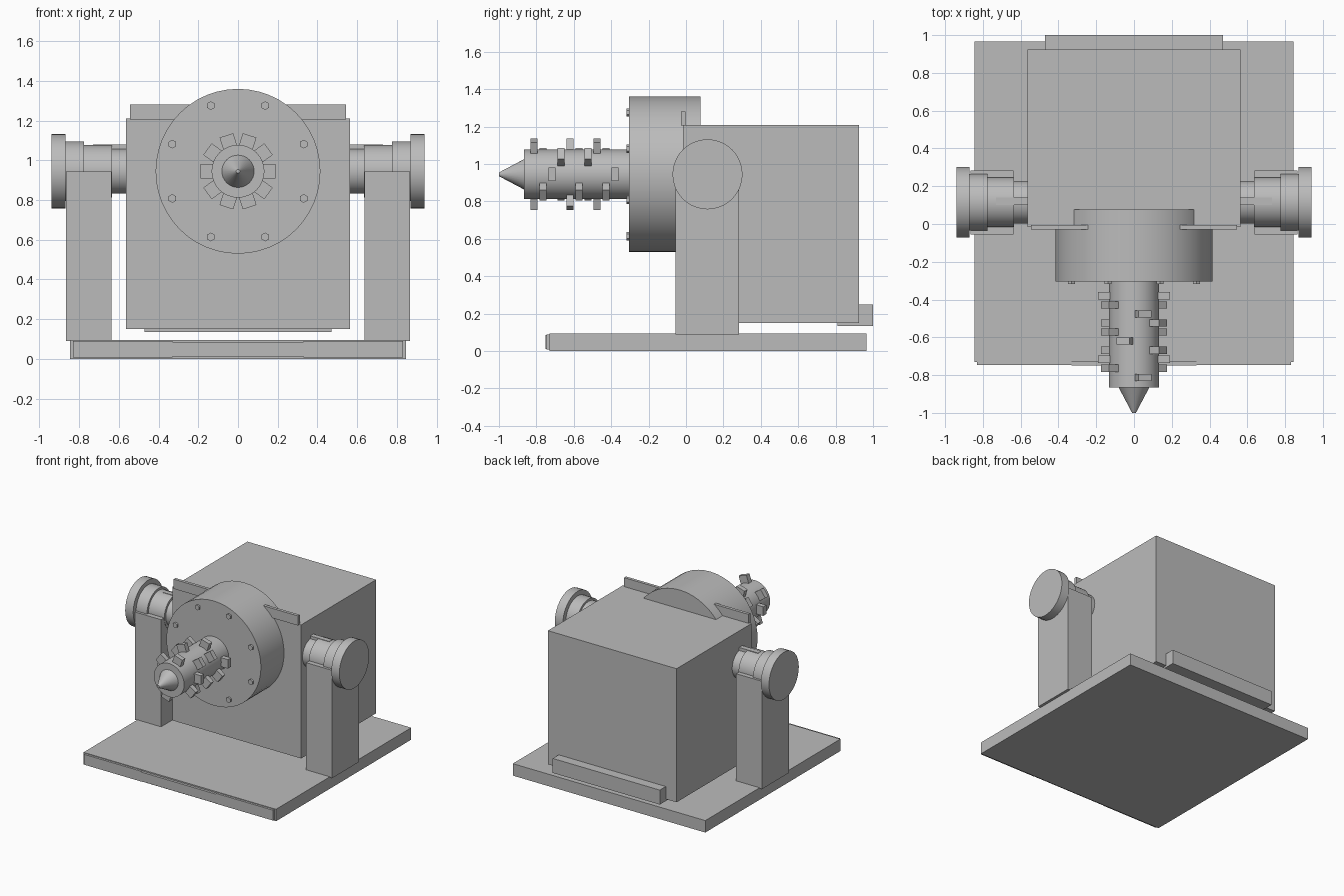
import bpy
from math import radians, cos, sin, pi

cube = bpy.data.objects.get("Cube")
if cube:
    bpy.data.objects.remove(cube, do_unlink=True)

grey = bpy.data.materials.new("plain_grey")
grey.use_nodes = True
grey.diffuse_color = (0.5, 0.5, 0.5, 1)
grey.node_tree.nodes["Principled BSDF"].inputs["Base Color"].default_value = (0.5, 0.5, 0.5, 1)

AXIS_Z = 0.945   # height of drum, cutter and trunnions
TRUNNION_Y = 0.115


def finish(name, smooth=False):
    ob = bpy.context.object
    ob.name = name
    ob.data.materials.append(grey)
    bpy.ops.object.transform_apply(location=False, rotation=True, scale=True)
    if smooth:
        bpy.ops.object.shade_smooth_by_angle(angle=radians(35))
    return ob


def box(name, xs, ys, zs, turn=0.0):
    """Box from its (min, max) ranges, optionally turned about y."""
    mid = [(a + b) / 2 for a, b in (xs, ys, zs)]
    bpy.ops.mesh.primitive_cube_add(size=1, location=mid, rotation=(0, turn, 0))
    bpy.context.object.scale = [b - a for a, b in (xs, ys, zs)]
    return finish(name)


def rod_y(name, r1, r2, y0, y1, x=0.0, z=AXIS_Z, sides=32):
    """Cylinder or cone along y; r1 is the radius at the front end y0."""
    bpy.ops.mesh.primitive_cone_add(vertices=sides, radius1=r2, radius2=r1, depth=y1 - y0,
                                    location=(x, (y0 + y1) / 2, z), rotation=(pi / 2, 0, 0))
    return finish(name, sides > 8)


def rod_x(name, r, x0, x1):
    bpy.ops.mesh.primitive_cylinder_add(vertices=40, radius=r, depth=abs(x1 - x0),
                                        location=((x0 + x1) / 2, TRUNNION_Y, AXIS_Z),
                                        rotation=(0, pi / 2, 0))
    return finish(name, True)


# Base plate with three front panels
box("base_plate", (-0.845, 0.845), (-0.73, 0.965), (0, 0.095))
box("front_panel_middle", (-0.33, 0.33), (-0.75, -0.73), (0.012, 0.085))
for s, side in ((1, "left"), (-1, "right")):
    box("front_panel_" + side, sorted((s * 0.33, s * 0.83)), (-0.747, -0.73), (0.008, 0.09))

# Housing and rear bar
box("housing", (-0.565, 0.565), (-0.015, 0.925), (0.15, 1.21))
box("rear_bar", (-0.47, 0.47), (0.81, 1.0), (0.135, 0.25))

# Posts, stepped trunnions and top plates on both sides
for s, side in ((1, "left"), (-1, "right")):
    def span(a, b):
        return sorted((s * a, s * b))
    box("post_" + side, span(0.637, 0.866), (-0.055, 0.283), (0.09, 0.945))
    rod_x("inner_shaft_" + side, 0.113, s * 0.55, s * 0.64)
    rod_x("bearing_" + side, 0.132, s * 0.635, s * 0.78)
    rod_x("collar_" + side, 0.15, s * 0.775, s * 0.875)
    rod_x("end_disc_" + side, 0.187, s * 0.87, s * 0.94)
    box("shaft_key_" + side, span(0.56, 0.73), (0.1, 0.14), (1.03, 1.079))
    box("top_plate_" + side, span(0.24, 0.545), (-0.028, -0.004), (1.205, 1.281))

# Drum with a ring of hexagonal bolts
rod_y("drum", 0.415, 0.415, -0.305, 0.078, sides=48)
for i in range(8):
    a = radians(22.5 + 45 * i)
    rod_y(f"bolt_{i}", 0.022, 0.022, -0.318, -0.3, 0.358 * cos(a), AXIS_Z + 0.358 * sin(a), 6)

# Cutter shaft and pointed tip
rod_y("cutter_shaft", 0.133, 0.133, -0.865, -0.3)
rod_y("cutter_tip", 0.01, 0.084, -1.0, -0.86)

# Opposed pairs of teeth winding along the shaft
tooth_steps = [2, 4, 0, 1, 3, 4, 1, 2, 4, 0]
for i, step in enumerate(tooth_steps):
    y = -0.812 + 0.048 * i
    for k in (0, 1):
        a = radians(36 * step + 180 * k)
        x, z = 0.155 * cos(a), AXIS_Z + 0.155 * sin(a)
        box(f"tooth_{i}_{k}", (x - 0.035, x + 0.035), (y - 0.019, y + 0.019),
            (z - 0.036, z + 0.036), -a)
